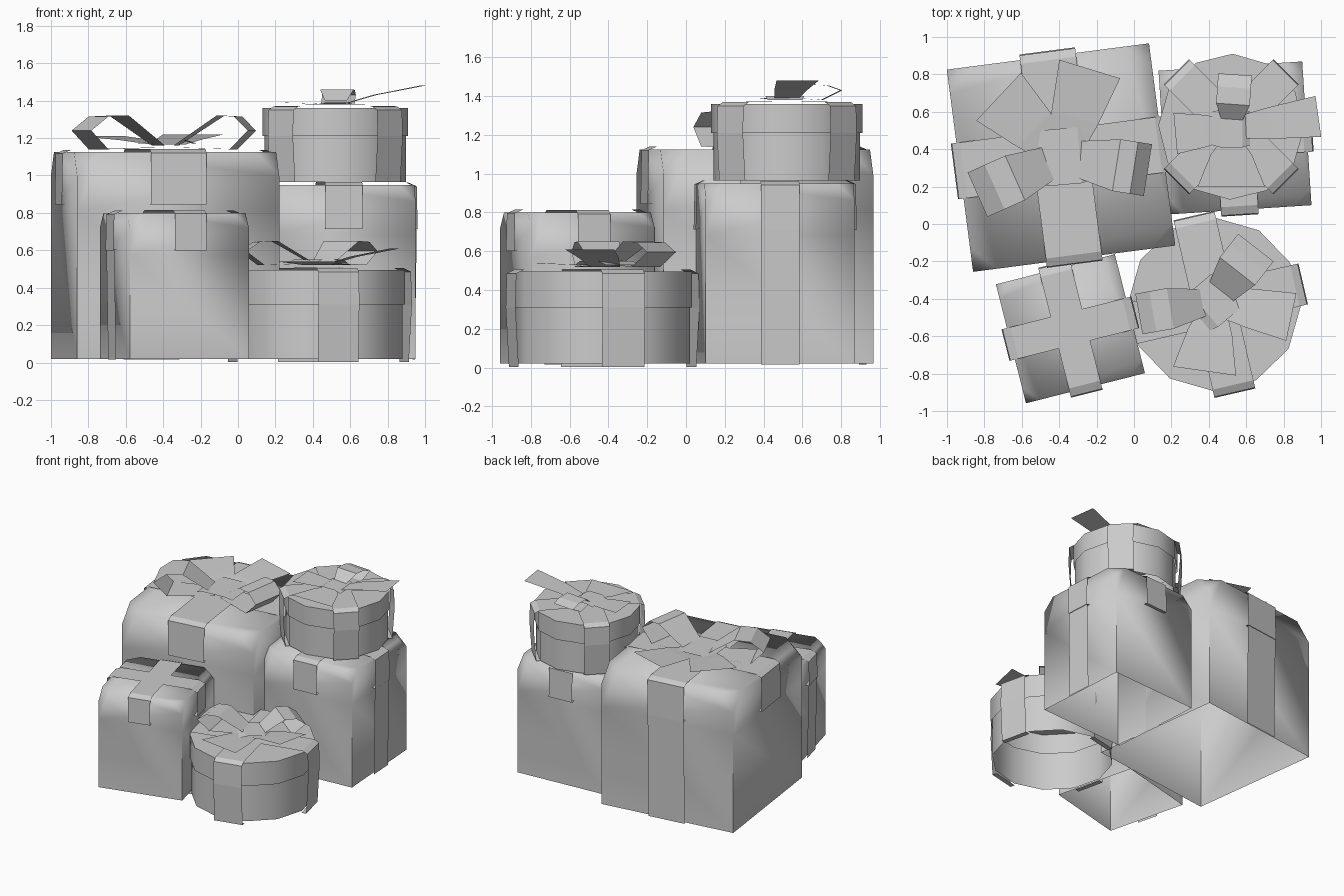
import bpy, bmesh, math
from mathutils import Matrix

if "Cube" in bpy.data.objects:
    bpy.data.objects.remove(bpy.data.objects["Cube"])

grey = bpy.data.materials.new("plain grey")
grey.diffuse_color = (0.6, 0.6, 0.6, 1)
grey.use_nodes = True
grey.node_tree.nodes["Principled BSDF"].inputs["Base Color"].default_value = grey.diffuse_color


def finish(name, bm, matrix, smooth=None):
    me = bpy.data.meshes.new(name)
    bm.to_mesh(me)
    bm.free()
    me.transform(matrix)
    me.materials.append(grey)
    if smooth:
        me.polygons.foreach_set("use_smooth", [True] * len(me.polygons))
        me.set_sharp_from_angle(angle=math.radians(smooth))
    ob = bpy.data.objects.new(name, me)
    bpy.context.collection.objects.link(ob)
    return ob


def place(x, y, deg):
    return Matrix.Translation((x, y, 0)) @ Matrix.Rotation(math.radians(deg), 4, 'Z')


def strip(name, rows, matrix):
    """Ribbon sheet running along local x; rows are (distance, height, half width)."""
    bm = bmesh.new()
    pairs = [(bm.verts.new((r, -w, z)), bm.verts.new((r, w, z))) for r, z, w in rows]
    for (a, b), (c, d) in zip(pairs, pairs[1:]):
        bm.faces.new((a, c, d, b))
    return finish(name, bm, matrix)


def gift_box(name, x, y, deg, half, top, cut, ribbon, long_sides):
    """Open-bottomed box with cut-off upper corners, smooth above, sharp lower edges."""
    bm = bmesh.new()
    bmesh.ops.create_cube(bm, size=2)
    for v in bm.verts:
        v.co = (v.co.x * half, v.co.y * half, top if v.co.z > 0 else 0.02)
    bmesh.ops.bevel(bm, geom=[v for v in bm.verts if v.co.z > 0.03],
                    offset=cut, segments=1, affect='VERTICES')
    bmesh.ops.bisect_plane(bm, geom=bm.verts[:] + bm.edges[:] + bm.faces[:],
                           plane_co=(0, 0, top * 0.72), plane_no=(0, 0, 1))
    bmesh.ops.delete(bm, geom=[f for f in bm.faces
                               if all(v.co.z < 0.03 for v in f.verts)], context='FACES')
    bm.normal_update()
    for f in bm.faces:
        f.smooth = True
    for e in bm.edges:
        e.smooth = min(v.co.z for v in e.verts) > top * 0.72 - 0.001
    finish(name, bm, place(x, y, deg))
    # ribbon cross with hanging flaps, and full-length tails on some sides
    for side in range(4):
        m = place(x, y, deg + side * 90)
        t = top + 0.012 + 0.004 * (side % 2)
        strip(name + "_ribbon", [(0, t, ribbon), (half - 0.02, t, ribbon),
                                 (half + 0.025, t - 0.02, ribbon),
                                 (half + 0.03, top * 0.75, ribbon),
                                 (half - 0.03, top * 0.75 + 0.01, ribbon)], m)
        if side in long_sides:
            strip(name + "_ribbon_tail", [(half + 0.025, top * 0.75, ribbon),
                                          (half + 0.015, 0.015, ribbon)], m)


def drum(name, radius, z0, z1, matrix, closed_top):
    bm = bmesh.new()
    bmesh.ops.create_cone(bm, cap_ends=True, segments=12, radius1=radius,
                          radius2=radius, depth=z1 - z0)
    bmesh.ops.translate(bm, verts=bm.verts, vec=(0, 0, (z0 + z1) / 2))
    bm.normal_update()
    bmesh.ops.delete(bm, geom=[f for f in bm.faces if f.normal.z < -0.5
                               or (f.normal.z > 0.5 and not closed_top)], context='FACES')
    finish(name, bm, matrix, 40)


def round_gift(name, x, y, radius, z0, lid, top, ribbon, first, foot):
    """Twelve-sided open box with a slightly wider lid and four ribbon strips."""
    m = place(x, y, -1)
    drum(name + "_body", radius - 0.012, z0, lid + 0.02, m, False)
    drum(name + "_lid", radius, lid, top, m, True)
    for side in range(4):
        strip(name + "_ribbon", [(0, top + 0.012, ribbon), (radius - 0.02, top + 0.01, ribbon),
                                 (radius + 0.02, top - 0.01, ribbon),
                                 (radius + 0.025, lid, ribbon),
                                 (radius + 0.008, foot, ribbon),
                                 (radius - 0.03, foot, ribbon)],
              place(x, y, first + side * 90))


def loop(name, x, y, deg, base, peak, inner, outer, w):
    """Folded bow loop: rises, crosses its peak, turns under and returns."""
    strip(name, [(0.05, base + 0.02, w * 0.65), (inner, peak, w),
                 ((inner + outer) / 2 + 0.01, peak - 0.005, w),
                 (outer, (peak + base) / 2 + 0.01, w),
                 (outer - 0.1, base, w), (0.05, base + 0.01, w * 0.65)], place(x, y, deg))


def tail(name, x, y, deg, z0, z1, length, w0, w1):
    strip(name, [(0.04, z0, w0), (length * 0.45, (z0 + z1) / 2, (w0 + w1) / 2),
                 (length, z1, w1)], place(x, y, deg))


def knot(name, x, y, deg, z, size):
    strip(name, [(-size, z - 0.02, size * 0.9), (-size * 0.6, z, size),
                 (size * 0.6, z, size), (size, z - 0.02, size * 0.9)], place(x, y, deg))


# square boxes (side 0 faces right, 1 back, 2 left, 3 front)
gift_box("large_box", -0.39, 0.355, 7.4, 0.545, 1.125, 0.13, 0.15, (1,))
gift_box("tall_box", 0.54, 0.46, 3.7, 0.385, 0.95, 0.09, 0.10, (0,))
gift_box("small_box", -0.34, -0.56, 14.2, 0.328, 0.80, 0.08, 0.087, (2,))

# round boxes
round_gift("upper_round_box", 0.52, 0.52, 0.39, 0.965, 1.21, 1.36, 0.095, 45, 0.965)
round_gift("lower_round_box", 0.43, -0.43, 0.462, 0.02, 0.31, 0.495, 0.112, 13, 0.003)

# bow on the large box
bx, by = -0.38, 0.36
knot("large_bow_knot", bx, by, 5, 1.19, 0.15)
loop("large_bow_loop", bx, by, 204, 1.14, 1.32, 0.28, 0.50, 0.13)
loop("large_bow_loop", bx, by, -9, 1.14, 1.32, 0.29, 0.46, 0.14)
tail("large_bow_tail", bx, by, 137, 1.165, 1.21, 0.47, 0.08, 0.175)
tail("large_bow_tail", bx, by, 73, 1.165, 1.22, 0.49, 0.09, 0.17)

# bow on the lower round box
bx, by = 0.43, -0.41
knot("lower_bow_knot", bx, by, 40, 0.55, 0.12)
loop("lower_bow_loop", bx, by, 52, 0.52, 0.65, 0.20, 0.36, 0.12)
loop("lower_bow_loop", bx, by, 190, 0.52, 0.65, 0.24, 0.41, 0.11)
tail("lower_bow_tail", bx, by, -12, 0.52, 0.61, 0.42, 0.08, 0.13)
tail("lower_bow_tail", bx, by, 262, 0.52, 0.54, 0.38, 0.07, 0.17)

# bow on the upper round box
bx, by = 0.52, 0.51
knot("upper_bow_knot", bx, by, 0, 1.40, 0.10)
loop("upper_bow_loop", bx, by, 86, 1.38, 1.46, 0.13, 0.29, 0.09)
tail("upper_bow_tail", bx, by, 8, 1.38, 1.48, 0.47, 0.06, 0.11)
tail("upper_bow_tail", bx, by, 270, 1.385, 1.38, 0.31, 0.04, 0.18)
tail("upper_bow_tail", bx, by, 185, 1.38, 1.39, 0.30, 0.06, 0.11)
